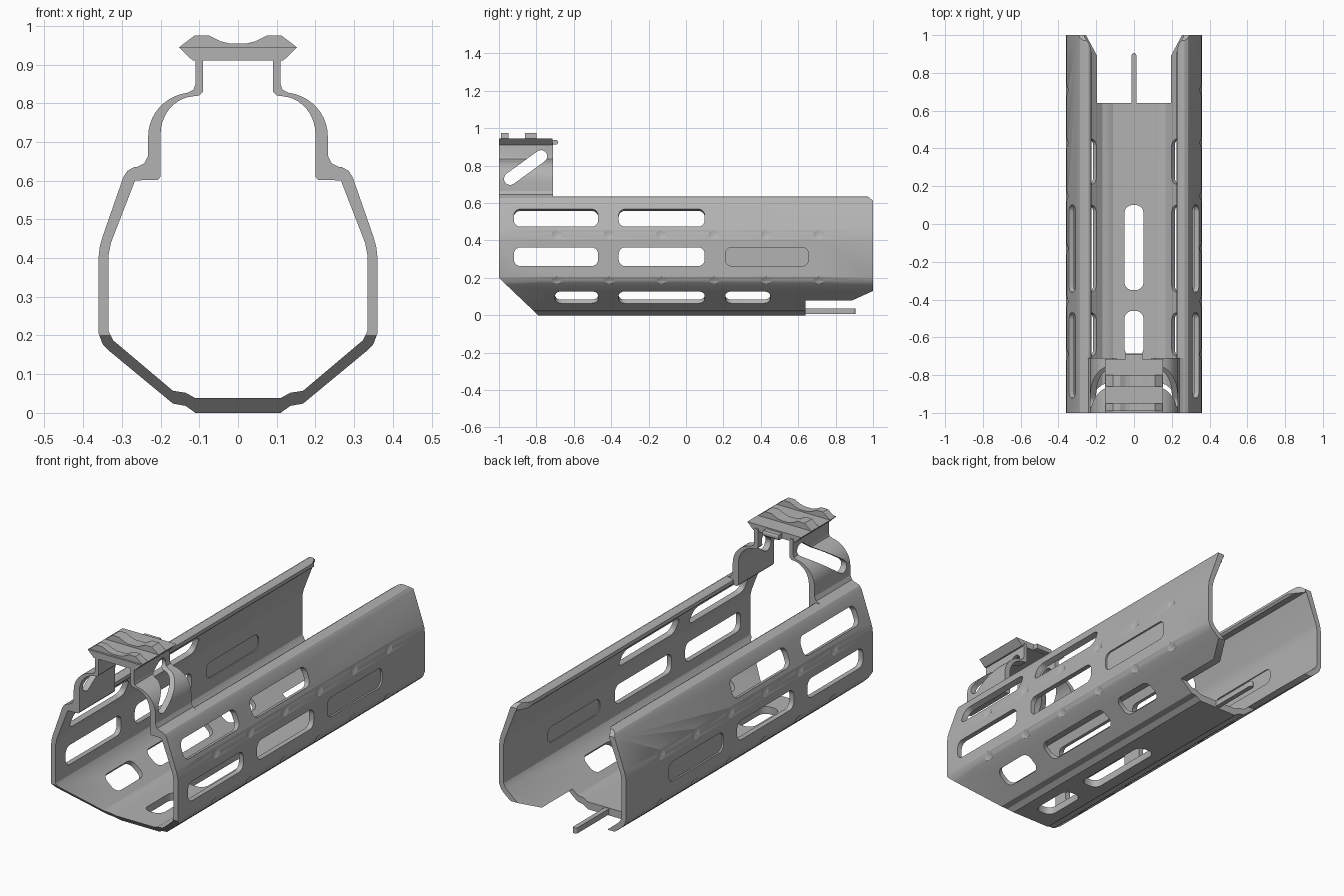
import bpy, bmesh, math
from mathutils import Vector

if "Cube" in bpy.data.objects:
    bpy.data.objects.remove(bpy.data.objects["Cube"], do_unlink=True)

grey = bpy.data.materials.new("anodised grey")
grey.use_nodes = True
COLOUR = (0.45, 0.45, 0.45, 1)
grey.diffuse_color = COLOUR
grey.node_tree.nodes["Principled BSDF"].inputs["Base Color"].default_value = COLOUR


def prism(bm, points, sweep):
    """Polygon swept along a vector."""
    verts = [bm.verts.new(p) for p in points]
    face = bm.faces.new(verts)
    out = bmesh.ops.extrude_face_region(bm, geom=[face])["geom"]
    moved = [g for g in out if isinstance(g, bmesh.types.BMVert)]
    bmesh.ops.translate(bm, verts=moved, vec=Vector(sweep))


def finish(name, bm):
    bmesh.ops.recalc_face_normals(bm, faces=bm.faces)
    mesh = bpy.data.meshes.new(name)
    bm.to_mesh(mesh)
    bm.free()
    mesh.materials.append(grey)
    obj = bpy.data.objects.new(name, mesh)
    bpy.context.collection.objects.link(obj)
    return obj


def select(obj):
    bpy.ops.object.select_all(action="DESELECT")
    obj.select_set(True)
    bpy.context.view_layer.objects.active = obj


def cut(obj, bm):
    cutter = finish("cutter", bm)
    cutter.hide_render = True
    mod = obj.modifiers.new("cut", "BOOLEAN")
    mod.operation, mod.solver, mod.object = "DIFFERENCE", "EXACT", cutter
    select(obj)
    bpy.ops.object.modifier_apply(modifier="cut")
    bpy.data.objects.remove(cutter, do_unlink=True)


def smooth(obj):
    select(obj)
    bpy.ops.object.shade_smooth_by_angle(angle=math.radians(25))


def slot(bm, y0, y1, centre, normal, half=0.05, radius=0.035, near=-0.05, far=0.05):
    """Rounded slot running along y, cut through a panel along its normal."""
    n = Vector((normal[0], 0, normal[1])).normalized()
    v = Vector((-n.z, 0, n.x))
    base = Vector((centre[0], 0, centre[1])) + n * near
    points = []
    for k, (sy, sv) in enumerate([(1, 1), (0, 1), (0, -1), (1, -1)]):
        cy = y1 - radius if sy else y0 + radius
        for i in range(6):
            a = math.radians(90 * k + 18 * i)
            across = sv * (half - radius) + radius * math.sin(a)
            points.append(base + v * across + Vector((0, cy + radius * math.cos(a), 0)))
    prism(bm, points, n * (far - near))


def arc(centre, rx, rz, start, end, steps=10):
    angles = [math.radians(start + (end - start) * i / steps) for i in range(steps + 1)]
    return [(centre[0] + rx * math.cos(a), centre[1] + rz * math.sin(a)) for a in angles]


# Shell: open-topped channel with curled lips
outer = [(0.11, 0), (0.135, 0.018), (0.168, 0.024), (0.335, 0.162), (0.35, 0.178),
         (0.36, 0.205), (0.36, 0.405), (0.357, 0.43), (0.35, 0.455), (0.296, 0.61),
         (0.285, 0.626), (0.268, 0.635), (0.24, 0.635), (0.228, 0.628)]
inner = [(0.225, 0.612), (0.235, 0.602), (0.266, 0.6), (0.328, 0.44), (0.334, 0.41),
         (0.334, 0.21), (0.322, 0.187), (0.168, 0.057), (0.135, 0.052), (0.11, 0.038)]
half = outer + inner
ring = half + [(-x, z) for x, z in reversed(half)]
bm = bmesh.new()
prism(bm, [(x, -1, z) for x, z in ring], (0, 2, 0))
shell = finish("handguard_shell", bm)

# End trims: sloped front underside, raised rear underside, rear corners and lips
bm = bmesh.new()
for side in [[(-1.1, 0.295), (-0.79, 0), (-0.79, -0.1), (-1.1, -0.1)],
             [(0.64, -0.1), (0.64, 0.08), (0.89, 0.08), (1, 0.13), (1.1, 0.13), (1.1, -0.1)],
             [(0.965, 0.66), (0.965, 0.64), (1.01, 0.605), (1.1, 0.605), (1.1, 0.66)]]:
    prism(bm, [(-0.5, y, z) for y, z in side], (1, 0, 0))
cut(shell, bm)
bm = bmesh.new()
lip = [(0.2, 0.88), (0.223, 0.9), (0.235, 0.95), (0.262, 0.99), (0.265, 1.1), (0.2, 1.1)]
for s in (-1, 1):
    prism(bm, [(s * x, y, 0.56) for x, y in lip], (0, 0, 0.2))
cut(shell, bm)

# Slots in every panel, and the shallow side pockets
FRONT, MIDDLE = (-0.92, -0.47), (-0.36, 0.1)
bm = bmesh.new()
for s in (-1, 1):
    for span in (FRONT, MIDDLE):
        slot(bm, *span, (s * 0.313, 0.516), (s * 0.943, 0.333))
        slot(bm, *span, (s * 0.347, 0.313), (s, 0))
    for span in ((-0.7, -0.47), MIDDLE, (0.21, 0.45)):
        slot(bm, *span, (s * 0.247, 0.105), (s * 0.65, -0.76))
    slot(bm, 0.21, 0.655, (s * 0.347, 0.313), (s, 0), near=0.004)
    slot(bm, 0.22, 0.645, (s * 0.347, 0.313), (s, 0), half=0.04, far=-0.008)
for span in ((-0.7, -0.46), (-0.35, 0.1)):
    slot(bm, *span, (0, 0.02), (0, -1), radius=0.04)
cut(shell, bm)

# Scalloped dimples along the panel corners
bm = bmesh.new()
for s in (-1, 1):
    for i in range(6):
        for x, z in ((0.41, 0.158), (0.418, 0.443)):
            made = bmesh.ops.create_uvsphere(bm, u_segments=20, v_segments=12, radius=0.07)
            bmesh.ops.translate(bm, verts=made["verts"], vec=(s * x, -0.69 + 0.28 * i, z))
cut(shell, bm)
smooth(shell)

# Sight bracket: two curved arms with a slanted slot in each
arm = [(0.285, 0.622), (0.262, 0.635), (0.242, 0.645), (0.232, 0.665)]
arm += arc((0.115, 0.715), 0.117, 0.113, 0, 82)
arm += [(0.115, 0.835), (0.11, 0.85), (0.11, 0.925), (0.09, 0.925), (0.09, 0.83), (0.1, 0.82)]
arm += arc((0.11, 0.72), 0.09, 0.098, 85, 0)
arm += [(0.2, 0.61), (0.207, 0.602), (0.27, 0.602)]
angle = math.atan2(0.12, 0.165)
capsule = [(-0.775 + 0.033 * math.cos(a), 0.85 + 0.033 * math.sin(a))
           for a in [angle - math.pi / 2 + math.pi * i / 8 for i in range(9)]]
capsule += [(-0.94 + 0.033 * math.cos(a), 0.73 + 0.033 * math.sin(a))
            for a in [angle + math.pi / 2 + math.pi * i / 8 for i in range(9)]]
for s, side in ((-1, "right"), (1, "left")):
    bm = bmesh.new()
    prism(bm, [(s * x, -1, z) for x, z in arm], (0, 0.29, 0))
    bracket = finish(side + "_bracket_arm", bm)
    bm = bmesh.new()
    prism(bm, [(-0.4, y, z) for y, z in capsule], (0.8, 0, 0))
    cut(bracket, bm)
    smooth(bracket)

# Accessory rail: flared base, two dished teeth and a rear tab
bm = bmesh.new()
base = [(0.118, 0.911), (0.153, 0.945)]
prism(bm, [(x, -1, z) for x, z in base + [(-x, z) for x, z in reversed(base)]], (0, 0.285, 0))
finish("rail_base", bm)
tooth = [(0.153, 0.944), (0.112, 0.975), (0.075, 0.975), (0.045, 0.96), (0.02, 0.954)]
for name, y, length in (("front_rail_tooth", -0.99, 0.04), ("rear_rail_tooth", -0.86, 0.06)):
    bm = bmesh.new()
    prism(bm, [(x, y, z) for x, z in tooth + [(-x, z) for x, z in reversed(tooth)]],
          (0, length, 0))
    finish(name, bm)
bm = bmesh.new()
tab = [(-0.73, 0.912), (-0.69, 0.912), (-0.685, 0.92), (-0.685, 0.93), (-0.69, 0.938), (-0.73, 0.938)]
prism(bm, [(-0.045, y, z) for y, z in tab], (0.09, 0, 0))
finish("rail_tab", bm)

# Rear locating pin under the floor
bm = bmesh.new()
slot(bm, 0.6, 0.905, (0, 0.02), (0, 1), half=0.012, radius=0.011, near=-0.014, far=0.015)
smooth(finish("locating_pin", bm))
